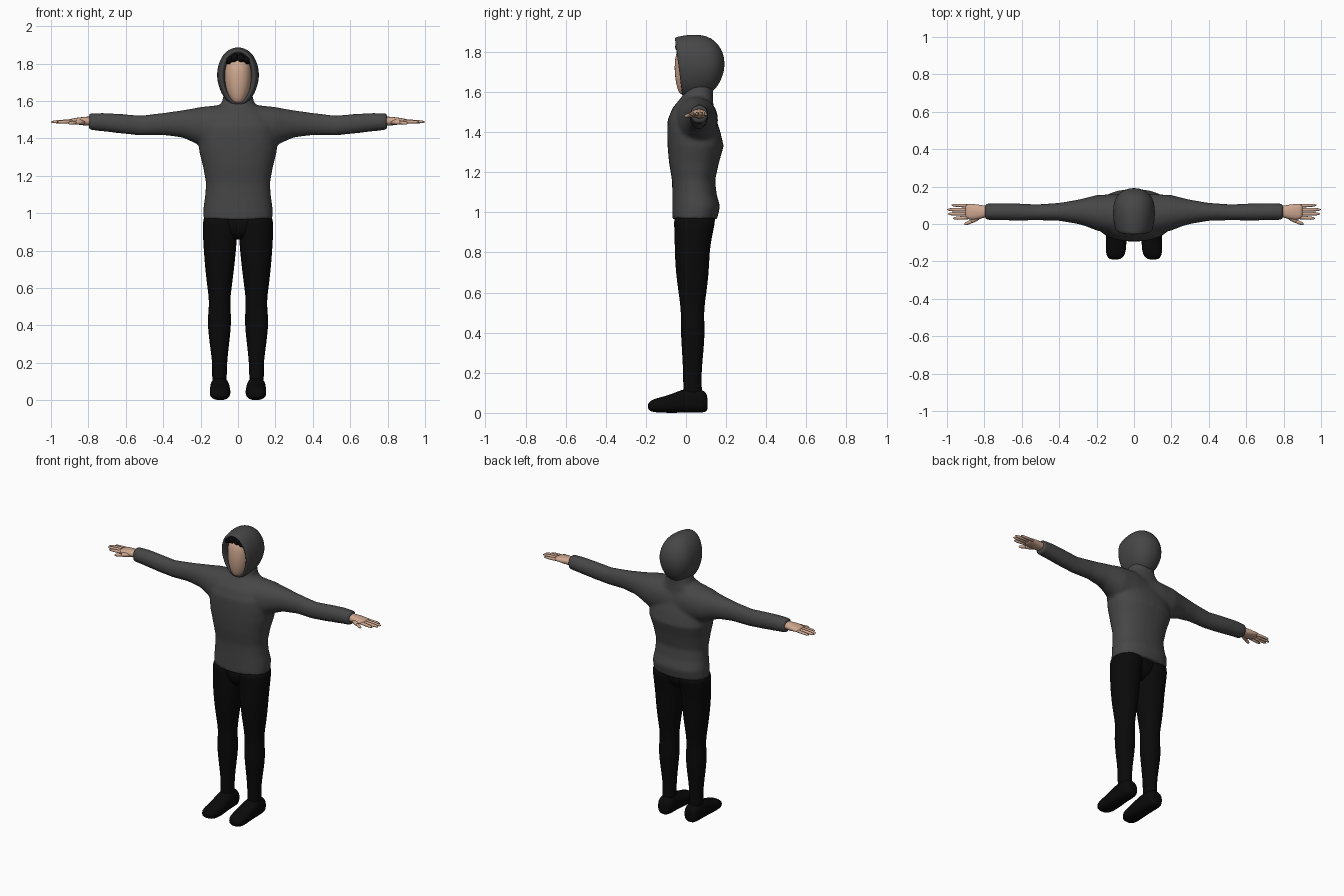
import bpy, bmesh, math
from mathutils import Vector


def material(name, rgb):
    m = bpy.data.materials.new(name)
    m.diffuse_color = (*rgb, 1)
    return m


GREY = material("charcoal fabric", (0.062, 0.062, 0.062))
BLACK = material("black fabric", (0.003, 0.003, 0.003))
SKIN = material("skin", (0.62, 0.39, 0.28))


def spow(v, p):
    return math.copysign(abs(v) ** (2 / p), v)


def add_loft(bm, axis, rings, n=24, p=2.0, shape=None):
    """Skin elliptical rings (pos, a_min, a_max, b_min, b_max) along an axis."""
    loops = []
    for u, a0, a1, b0, b1 in rings:
        loop = []
        for i in range(n):
            t = 2 * math.pi * i / n
            a = (a0 + a1) / 2 + (a1 - a0) / 2 * spow(math.cos(t), p)
            b = (b0 + b1) / 2 + (b1 - b0) / 2 * spow(math.sin(t), p)
            co = Vector({'x': (u, a, b), 'y': (a, u, b), 'z': (a, b, u)}[axis])
            loop.append(bm.verts.new(shape(co) if shape else co))
        loops.append(loop)
    for r, s in zip(loops, loops[1:]):
        for i in range(n):
            j = (i + 1) % n
            bm.faces.new((r[i], r[j], s[j], s[i]))
    bm.faces.new(loops[0])
    bm.faces.new(loops[-1])


def finish(bm, name, mat, subsurf=0):
    bmesh.ops.recalc_face_normals(bm, faces=bm.faces)
    for f in bm.faces:
        f.smooth = True
    me = bpy.data.meshes.new(name)
    bm.to_mesh(me)
    bm.free()
    me.materials.append(mat)
    ob = bpy.data.objects.new(name, me)
    bpy.context.collection.objects.link(ob)
    if subsurf:
        ob.modifiers.new("Subdivision", 'SUBSURF').levels = subsurf
        ob.modifiers["Subdivision"].render_levels = subsurf
    return ob


def flip(rings, s):
    """Mirror rings that run along x."""
    return [(s * r[0], *r[1:]) for r in rings]


def flip_a(rings, s):
    """Mirror rings whose first cross axis is x."""
    return [(u, min(s * a, s * b), max(s * a, s * b), c, d) for u, a, b, c, d in rings]


# Sweater: torso and sleeves fused into one soft skin
bm = bmesh.new()
add_loft(bm, 'z', [
    (0.965, -.185, .185, -.068, .155), (1.03, -.185, .185, -.068, .17),
    (1.09, -.176, .176, -.068, .153), (1.16, -.171, .171, -.07, .145),
    (1.25, -.187, .187, -.085, .165), (1.33, -.208, .208, -.092, .188),
    (1.40, -.21, .21, -.094, .172), (1.46, -.20, .20, -.092, .152),
    (1.52, -.17, .17, -.068, .138), (1.56, -.125, .125, -.035, .135),
    (1.585, -.088, .088, -.015, .135), (1.64, -.075, .075, .0, .135)], 32, 2.3)
sleeve = [
    (0, -.06, .15, 1.34, 1.57), (.10, -.06, .16, 1.34, 1.578),
    (.20, -.035, .155, 1.36, 1.568), (.25, -.015, .142, 1.384, 1.558),
    (.30, 0, .13, 1.405, 1.55), (.40, .017, .113, 1.417, 1.536),
    (.52, .02, .105, 1.415, 1.522), (.62, .018, .11, 1.425, 1.53),
    (.72, .02, .112, 1.437, 1.536), (.797, .022, .11, 1.445, 1.534)]
for s in (-1, 1):
    add_loft(bm, 'x', flip(sleeve, s), 24, 2.1)
sweater = finish(bm, "sweater", GREY)
rm = sweater.modifiers.new("Fuse", 'REMESH')
rm.mode, rm.voxel_size, rm.use_smooth_shade = 'VOXEL', 0.011, True
sm = sweater.modifiers.new("Soften", 'SMOOTH')
sm.factor, sm.iterations = 0.5, 5


# Hood: egg-shaped shell with a leaning front opening
def egg(co):
    h = (co.z - 1.73) / 0.15
    lean = 0.022 * max(0, 1 - (co.y + .06) / .2)
    return Vector((co.x * (1 + (0.12 * h if h < 0 else 0)), co.y - lean * h, co.z))


bm = bmesh.new()
add_loft(bm, 'y', [
    (.04, -.070, .070, 1.60, 1.85), (-.01, -.074, .074, 1.598, 1.855),
    (-.033, -.078, .078, 1.595, 1.858), (-.040, -.088, .088, 1.585, 1.868),
    (-.032, -.100, .100, 1.575, 1.875), (0, -.108, .108, 1.568, 1.882),
    (.04, -.113, .113, 1.572, 1.888), (.09, -.113, .113, 1.58, 1.886),
    (.13, -.104, .104, 1.60, 1.868), (.16, -.085, .085, 1.63, 1.84),
    (.183, -.052, .052, 1.68, 1.80), (.192, -.018, .018, 1.72, 1.76)],
    32, 2.1, egg)
finish(bm, "hood", GREY, 1)

# Head inside the hood
bm = bmesh.new()
add_loft(bm, 'z', [
    (1.585, -.02, .02, -.025, .06), (1.60, -.042, .042, -.038, .09),
    (1.64, -.06, .06, -.05, .10), (1.69, -.07, .07, -.057, .11),
    (1.74, -.074, .074, -.058, .12), (1.79, -.072, .072, -.052, .12),
    (1.825, -.062, .062, -.035, .11), (1.845, -.035, .035, -.01, .08)], 24, 2.2)
finish(bm, "head", SKIN, 1)

# Hair fringe: a row of rounded locks under the hood rim
bm = bmesh.new()
for x, z in ((-.05, 1.822), (-.02, 1.829), (.016, 1.827), (.05, 1.822)):
    lock = bmesh.ops.create_uvsphere(bm, u_segments=14, v_segments=8, radius=1)['verts']
    for v in lock:
        v.co = Vector((x + v.co.x * .025, -.012 + v.co.y * .042, z + v.co.z * .027))
finish(bm, "hair_fringe", BLACK)

# Trousers: pelvis plus two legs
bm = bmesh.new()
add_loft(bm, 'z', [(.86, -.04, .04, -.02, .07), (.90, -.10, .10, -.045, .115),
                   (.985, -.15, .15, -.06, .145)], 24, 2.3)
finish(bm, "pelvis", BLACK)

leg = [
    (.99, -.002, .187, -.063, .15), (.95, .0, .189, -.061, .147),
    (.88, .004, .189, -.058, .13), (.80, .010, .184, -.057, .118),
    (.70, .020, .176, -.052, .115), (.60, .034, .164, -.038, .103),
    (.52, .043, .153, -.026, .09), (.45, .036, .162, -.026, .092),
    (.39, .037, .162, -.026, .094), (.30, .047, .152, -.02, .087),
    (.21, .058, .138, -.015, .078), (.13, .060, .138, -.014, .078),
    (.06, .060, .140, -.014, .085)]
shoe = [
    (.108, .075, .12, .02, .07), (.103, .058, .137, .006, .10),
    (.08, .048, .147, .0, .118), (.03, .046, .149, .0, .124),
    (-.02, .044, .15, .0, .118), (-.07, .040, .15, .0, .094),
    (-.12, .040, .152, .0, .080), (-.16, .046, .15, .003, .070),
    (-.183, .062, .14, .010, .056), (-.19, .085, .12, .022, .042)]

# Hand pieces: palm along x, then fingers as (start, end, radius)
palm = [
    (.77, .036, .096, 1.468, 1.518), (.80, .034, .098, 1.468, 1.516),
    (.83, .026, .103, 1.470, 1.514), (.86, .022, .107, 1.474, 1.510),
    (.885, .026, .107, 1.478, 1.506), (.90, .034, .104, 1.482, 1.502)]
fingers = [
    ((.87, .036, 1.491), (.966, .030, 1.487), .0095),
    ((.87, .056, 1.492), (.992, .054, 1.488), .0100),
    ((.87, .076, 1.492), (.995, .077, 1.488), .0100),
    ((.87, .096, 1.491), (.972, .101, 1.487), .0090),
    ((.825, .042, 1.488), (.872, .012, 1.484), .0140),
    ((.865, .016, 1.485), (.905, -.002, 1.480), .0095)]

for s, side in ((-1, "right"), (1, "left")):
    bm = bmesh.new()
    add_loft(bm, 'z', flip_a(leg, s), 20, 2.2)
    finish(bm, side + "_leg", BLACK, 1)

    bm = bmesh.new()
    add_loft(bm, 'y', flip_a(shoe, s), 20, 2.5)
    finish(bm, side + "_shoe", BLACK, 1)

    bm = bmesh.new()
    add_loft(bm, 'x', flip(palm, s), 16, 2.3)
    for a, b, r in fingers:
        a, b = Vector(a), Vector(b)
        a.x *= s
        b.x *= s
        rot = (b - a).to_track_quat('Z', 'Y')
        size = (b - a).length
        tube = bmesh.new()
        add_loft(tube, 'z', [(size * t, -r * k, r * k, -r * k, r * k) for t, k in
                             ((0, 1), (.5, 1), (.8, .9), (.95, .65), (1.03, .2))], 10)
        for v in tube.verts:
            v.co = a + rot @ v.co
        me = bpy.data.meshes.new("finger_part")
        tube.to_mesh(me)
        tube.free()
        bm.from_mesh(me)
        bpy.data.meshes.remove(me)
    finish(bm, side + "_hand", SKIN)
